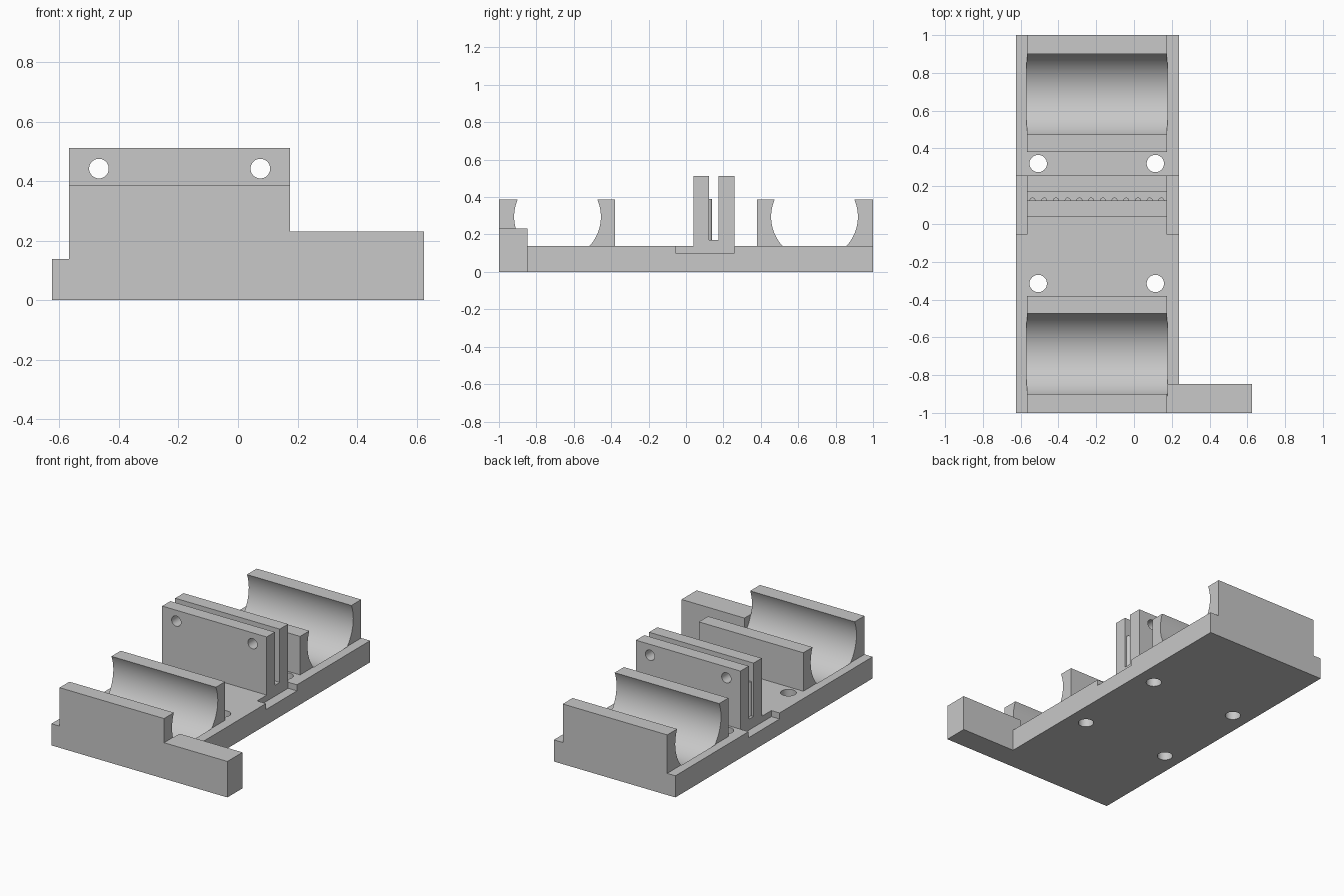
import bpy
import bmesh
from math import pi, radians
from mathutils import Matrix, Vector

if "Cube" in bpy.data.objects:
    bpy.data.objects.remove(bpy.data.objects["Cube"], do_unlink=True)

grey = bpy.data.materials.new("light grey plastic")
grey.use_nodes = True
colour = (0.58, 0.58, 0.58, 1)
grey.diffuse_color = colour
grey.node_tree.nodes["Principled BSDF"].inputs["Base Color"].default_value = colour


def make_object(name, bm):
    bmesh.ops.recalc_face_normals(bm, faces=bm.faces)
    mesh = bpy.data.meshes.new(name)
    bm.to_mesh(mesh)
    bm.free()
    mesh.materials.append(grey)
    obj = bpy.data.objects.new(name, mesh)
    bpy.context.scene.collection.objects.link(obj)
    return obj


def box(name, x, y, z):
    bm = bmesh.new()
    size = Vector((x[1] - x[0], y[1] - y[0], z[1] - z[0]))
    centre = Vector((sum(x), sum(y), sum(z))) / 2
    bmesh.ops.create_cube(bm, size=1, matrix=Matrix.Translation(centre) @ Matrix.Diagonal(size).to_4x4())
    return make_object(name, bm)


def cylinder(name, centre, radius, length, axis="Z", sides=32):
    turn = {"X": Matrix.Rotation(pi / 2, 4, "Y"),
            "Y": Matrix.Rotation(pi / 2, 4, "X"),
            "Z": Matrix.Identity(4)}[axis]
    bm = bmesh.new()
    bmesh.ops.create_cone(bm, cap_ends=True, segments=sides, radius1=radius, radius2=radius,
                          depth=length, matrix=Matrix.Translation(centre) @ turn)
    return make_object(name, bm)


def combine(target, tool, operation):
    """Boolean the tool into the target, then discard the tool."""
    mod = target.modifiers.new("boolean", "BOOLEAN")
    mod.operation = operation
    mod.solver = "EXACT"
    mod.object = tool
    bpy.context.view_layer.update()
    graph = bpy.context.evaluated_depsgraph_get()
    mesh = bpy.data.meshes.new_from_object(target.evaluated_get(graph))
    target.modifiers.clear()
    target.data = mesh
    bpy.data.objects.remove(tool, do_unlink=True)


BODY = (-0.567, 0.175)          # width shared by holders and clamp
PLATE = (-0.625, 0.238)
PLATE_TOP = 0.139
CLAMP = (0.041, 0.258)

# Base plate with a shallow notch in each long edge
carriage = box("belt_carriage", PLATE, (-1, 1), (0, PLATE_TOP))
for edge in ((-0.7, BODY[0]), (BODY[1], 0.3)):
    combine(carriage, box("notch", edge, (-0.056, CLAMP[1]), (0.1, 0.3)), "DIFFERENCE")

# Bearing holders, belt clamp block and side arm
for y in ((-1, -0.38), (0.38, 1)):
    combine(carriage, box("bearing_holder", BODY, y, (0.03, 0.386)), "UNION")
combine(carriage, box("belt_clamp", BODY, CLAMP, (0.05, 0.512)), "UNION")
combine(carriage, box("side_arm", (BODY[1], 0.625), (-1, -0.847), (0, 0.231)), "UNION")

# Round bearing troughs
for y in (-0.687, 0.687):
    trough = cylinder("trough", ((BODY[0] + BODY[1]) / 2, y, 0.295), 0.232,
                      BODY[1] - BODY[0] + 0.006, "X", 96)
    combine(carriage, trough, "DIFFERENCE")

# Belt slot and its row of teeth
combine(carriage, box("slot", (-0.7, 0.3), (0.124, 0.173), (0.17, 0.6)), "DIFFERENCE")
for i in range(12):
    tooth = cylinder("tooth", (-0.537 + i * 0.062, 0.124, 0.275), 0.016, 0.23, "Z", 16)
    combine(carriage, tooth, "UNION")

# Clamp bolt holes and plate mounting holes
for x in (-0.467, 0.075):
    combine(carriage, cylinder("bolt_hole", (x, 0.15, 0.442), 0.033, 0.4, "Y"), "DIFFERENCE")
for x in (-0.507, 0.113):
    for y in (-0.315, 0.32):
        combine(carriage, cylinder("mount_hole", (x, y, 0.07), 0.046, 0.3), "DIFFERENCE")

# Smooth the curved walls, keep the corners crisp
bpy.ops.object.select_all(action="DESELECT")
carriage.select_set(True)
bpy.context.view_layer.objects.active = carriage
bpy.ops.object.shade_smooth_by_angle(angle=radians(30))
